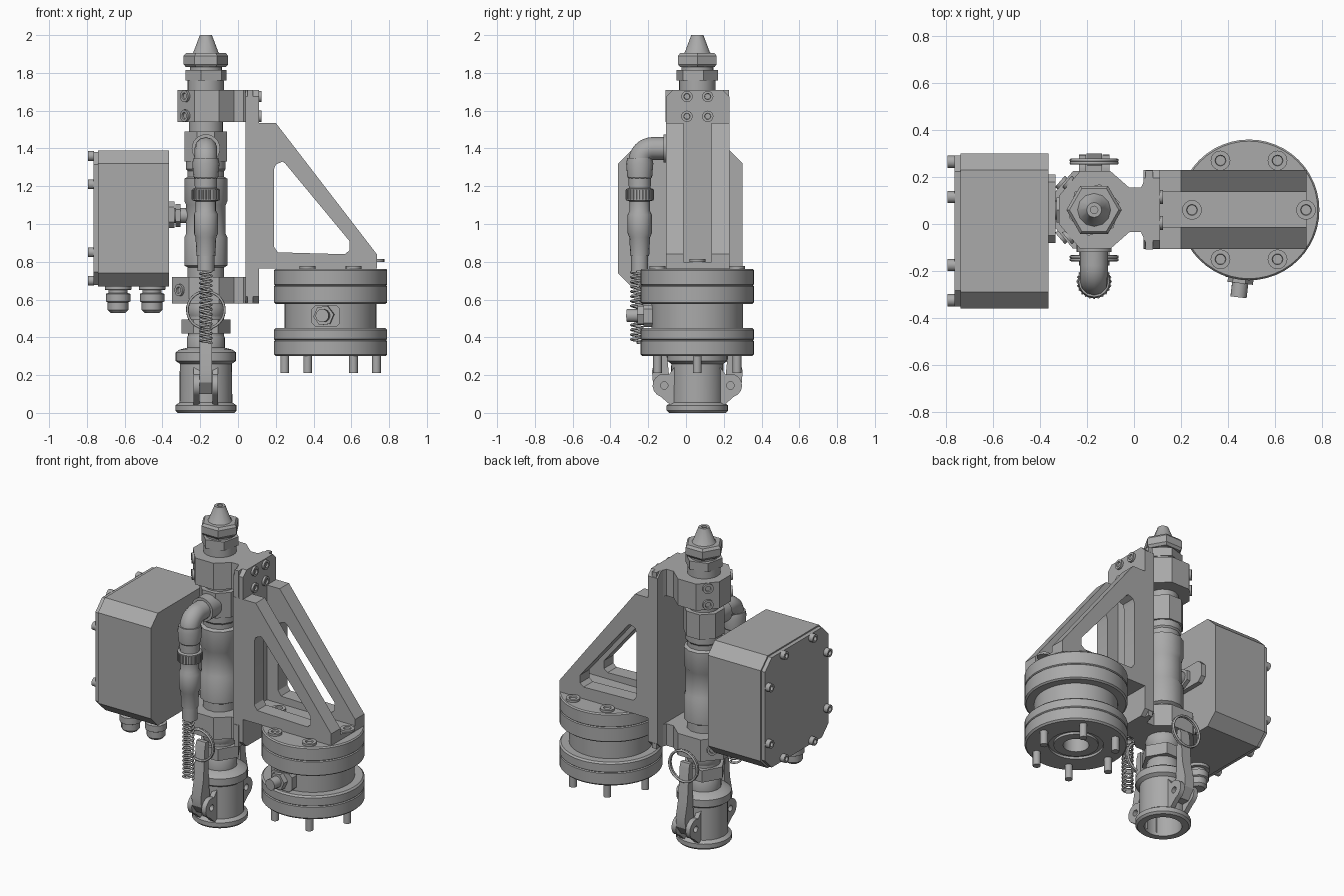
import bpy, bmesh
from math import pi, sin, cos, radians
from mathutils import Vector

old = bpy.data.objects.get("Cube")
if old:
    bpy.data.objects.remove(old)

grey = bpy.data.materials.new("machined_grey")
grey.use_nodes = True
grey.diffuse_color = (0.4, 0.4, 0.4, 1)
grey.node_tree.nodes["Principled BSDF"].inputs["Base Color"].default_value = (0.4, 0.4, 0.4, 1)

CX, CY = -0.17, 0.06        # column axis
DX = 0.49                   # flange stack axis


def finish(bm, name):
    bmesh.ops.recalc_face_normals(bm, faces=bm.faces)
    mesh = bpy.data.meshes.new(name)
    bm.to_mesh(mesh)
    bm.free()
    for p in mesh.polygons:
        p.use_smooth = True
    mesh.set_sharp_from_angle(angle=radians(32))
    mesh.materials.append(grey)
    ob = bpy.data.objects.new(name, mesh)
    bpy.context.collection.objects.link(ob)


def lathe(name, profile, base, axis=(0, 0, 1), segs=32, turn=0.0):
    """Revolve (radius, height) points about an axis; zero radius closes an end."""
    bm = bmesh.new()
    rot = Vector((0, 0, 1)).rotation_difference(Vector(axis)).to_matrix()
    rings = []
    for r, h in profile:
        n = segs if r > 0 else 1
        rings.append([bm.verts.new(Vector(base) + rot @ Vector((
            r * cos(turn + 2 * pi * i / segs), r * sin(turn + 2 * pi * i / segs), h))) for i in range(n)])
    for a, b in zip(rings, rings[1:]):
        for i in range(segs):
            j = (i + 1) % segs
            quad = [a[i % len(a)], a[j % len(a)], b[j % len(b)], b[i % len(b)]]
            bm.faces.new(list(dict.fromkeys(quad)))
    bmesh.ops.remove_doubles(bm, verts=bm.verts[:], dist=1e-5)
    finish(bm, name)


def rod(name, base, r, length, axis=(0, 0, 1), segs=24, turn=0.0):
    lathe(name, [(0, 0), (r, 0), (r, length), (0, length)], base, axis, segs, turn)


def prism(name, loops, plane, lo, hi):
    """Extrude an outline (with optional holes) between lo and hi across a plane."""
    place = {"xy": lambda a, b: (a, b, lo), "xz": lambda a, b: (a, lo, b), "yz": lambda a, b: (lo, a, b)}[plane]
    step = {"xy": (0, 0, hi - lo), "xz": (0, hi - lo, 0), "yz": (hi - lo, 0, 0)}[plane]
    bm = bmesh.new()
    for loop in loops:
        vs = [bm.verts.new(place(*p)) for p in loop]
        for i, v in enumerate(vs):
            bm.edges.new((v, vs[(i + 1) % len(vs)]))
    bmesh.ops.triangle_fill(bm, edges=bm.edges[:], use_beauty=True)
    new = bmesh.ops.extrude_face_region(bm, geom=bm.faces[:])["geom"]
    bmesh.ops.translate(bm, verts=[g for g in new if isinstance(g, bmesh.types.BMVert)], vec=step)
    finish(bm, name)


def circle(a, b, r, n=20, start=0.0, sweep=2 * pi):
    m = n if sweep >= 2 * pi else n - 1
    return [(a + r * cos(start + sweep * i / m), b + r * sin(start + sweep * i / m)) for i in range(n)]


def chamfered(a0, a1, b0, b1, c):
    return [(a0 + c, b0), (a1 - c, b0), (a1, b0 + c), (a1, b1 - c),
            (a1 - c, b1), (a0 + c, b1), (a0, b1 - c), (a0, b0 + c)]


def tube(name, pts, r, cyclic=False, res=3):
    """Round wire or pipe along a path."""
    cu = bpy.data.curves.new(name, "CURVE")
    cu.dimensions = "3D"
    cu.bevel_depth, cu.bevel_resolution, cu.use_fill_caps = r, res, True
    sp = cu.splines.new("POLY")
    sp.points.add(len(pts) - 1)
    for p, q in zip(sp.points, pts):
        p.co = (*q, 1)
    sp.use_cyclic_u = cyclic
    sp.use_smooth = True
    cu.materials.append(grey)
    ob = bpy.data.objects.new(name, cu)
    bpy.context.collection.objects.link(ob)


def bolt(name, base, axis, r=0.04, h=0.014):
    lathe(name, [(0, 0), (r, 0), (r, h), (r * .55, h), (r * .5, h * .3), (0, h * .3)], base, axis, 16)


# Column: pointed nozzle, gland nuts, body and tail fittings
lathe("nozzle", [(.016, 1.9), (.016, 2), (.032, 2), (.066, 1.91), (.075, 1.9), (.016, 1.9)], (CX, CY, 0), segs=12)
lathe("gland_nut", [(0, 1.83), (.105, 1.83), (.118, 1.845), (.118, 1.89), (.105, 1.905), (0, 1.905)], (CX, CY, 0), segs=6)
rod("gland_neck", (CX, CY, 1.7), .085, .14)
rod("gland_lower_nut", (CX, CY, 1.76), .113, .055, segs=6, turn=.3)
rod("gland_collar", (CX, CY, 1.7), .097, .06)
rod("upper_tube", (CX, CY, 1.33), .09, .37)
rod("tee_body", (CX, CY, 1.33), .122, .16, segs=8, turn=pi / 8)
lathe("column_body", [(0, .7), (.1, .7), (.1, .77), (.118, .78), (.118, .93), (.108, .95), (.108, 1.1),
                      (.118, 1.12), (.118, 1.24), (.1, 1.25), (.1, 1.28), (.108, 1.29), (.108, 1.33), (0, 1.33)],
      (CX, CY, 0), segs=12, turn=pi / 12)
rod("lower_tube", (CX, CY, .35), .095, .37)
rod("tail_nut", (CX, CY, .42), .13, .075, segs=6)
lathe("tail_collar", [(.08, .48), (.1, .52), (.105, .56), (.09, .6)], (CX, CY, 0))

# Clamps that tie the column to the bracket plate
for name, z0, z1, left in (("upper_clamp", 1.54, 1.71, -.32), ("lower_clamp", .58, .72, -.35)):
    half = [(left, .06), (left + .09, .165), (-.1, .165), (-.02, .095), (.03, .095), (.05, .14), (.05, .168)]
    half += [(.08, .168)]
    outline = [(x, CY + y) for x, y in half] + [(x, CY - y) for x, y in reversed(half)]
    prism(name, [outline], "xy", z0, z1)
    mid = (z0 + z1) / 2
    for z in ((mid - .052, mid + .052) if z0 > 1 else (mid,)):
        for s in (-1, 1):
            n = Vector((-.105, s * .09, 0)).normalized()
            bolt(name + "_bolt", (left + .045, CY + s * .1125, z), n, .032)

# Bracket: back plate, two windowed gussets, foot plate
prism("back_plate", [chamfered(-.105, .23, .58, 1.71, .035)], "yz", .04, .11)
outer = [(.04, .765), (.735, .765), (.735, .84), (.2, 1.535), (.04, 1.535)]
window = [(.21, .85), (.565, .84), (.59, .86), (.59, .91), (.25, 1.32), (.235, 1.33), (.2, 1.315), (.19, 1.29), (.19, .88)]
for side, y0, y1 in (("front", -.106, -.013), ("back", .136, .23)):
    prism(side + "_gusset", [outer, window], "xz", y0, y1)
prism("foot_plate", [[(.1, .765), (.735, .765), (.735, .8), (.1, .8)]], "xz", -.014, .137)
for y in (.005, .115):
    for z in (1.57, 1.675):
        bolt("plate_bolt", (.11, y, z), (1, 0, 0), .03)

# Flange stack with bore, bolts and pins
lathe("flange_stack", [(.075, .3), (.13, .3), (.13, .315), (.16, .315), (.16, .3), (.29, .3), (.3, .31),
                       (.3, .38), (.294, .385), (.3, .39), (.3, .44), (.29, .45), (.243, .45), (.243, .577),
                       (.29, .577), (.3, .585), (.3, .67), (.294, .675), (.3, .68), (.3, .755), (.293, .763),
                       (.075, .763), (.075, .3)], (DX, CY, 0), segs=48)
for i in range(6):
    a = i * pi / 3
    x, y = DX + .243 * cos(a), CY + .243 * sin(a)
    bolt("flange_bolt", (x, y, .8 if i % 3 == 0 else .763), (0, 0, 1), .042)
    rod("flange_pin", (x, y, .21), .023, .12, segs=16)

# Side port on the flange waist
out = Vector((-.12, -1, 0)).normalized()
prism("port_pad", [chamfered(.39, .54, .455, .57, .02)], "xz", -.225, -.1)
hub = Vector((DX, CY, .515))
rod("port_nut", hub + out * .27, .055, .045, out, 6)
rod("port_stub", hub + out * .3, .035, .075, out, 16)

# Junction box with lid, lid screws, cable glands and mount
prism("junction_box", [chamfered(-.36, .3, .67, 1.39, .07)], "yz", -.74, -.365)
prism("box_lid", [chamfered(-.352, .292, .678, 1.382, .068)], "yz", -.765, -.736)
for s in (-1, 1):
    for t in (-1, 1):
        for dy, dz in ((.145, .33), (.295, .18)):
            bolt("lid_screw", (-.762, -.03 + s * dy, 1.03 + t * dz), (-1, 0, 0), .026, .032)
for x in (-.635, -.455):
    lathe("cable_gland", [(0, .53), (.04, .53), (.055, .545), (.055, .585), (.065, .59), (.065, .63),
                          (.05, .635), (.05, .65), (.07, .652), (.07, .68), (0, .68)], (x, -.18, 0), segs=12)
prism("mount_plate", [chamfered(-.08, .21, .98, 1.12, .03)], "yz", -.37, -.335)
rod("mount_post", (-.35, CY, 1.045), .04, .12, (1, 0, 0), 16)
rod("mount_nut", (-.33, CY, 1.045), .062, .025, (1, 0, 0), 6)

# Elbow pipe and hose tail on the front
PY, R = -.245, .07
bend = [(CX, PY + R - R * sin(pi / 2 * i / 8), 1.33 + R * cos(pi / 2 * i / 8)) for i in range(9)]
tube("elbow_pipe", [(CX, CY, 1.4)] + bend + [(CX, PY, 1.2)], .06, res=4)
rod("elbow_collar", (CX, -.12, 1.4), .075, .09, (0, 1, 0))
lathe("hose_fitting", [(0, .75), (.045, .75), (.045, .83), (.05, .83), (.055, .93), (.064, .95), (.064, 1.05),
                       (.054, 1.07), (.054, 1.12), (.072, 1.125), (.072, 1.185), (.058, 1.19), (.058, 1.24),
                       (.066, 1.25), (.072, 1.32), (.066, 1.35), (0, 1.35)], (CX, PY, 0), segs=16)
for i in range(24):
    a = 2 * pi * i / 24
    rod("knurl_rib", (CX + .071 * cos(a), PY + .071 * sin(a), 1.13), .005, .05, segs=6)
turns, steps = 15, 12
tube("spring", [(CX + .03 * cos(2 * pi * i / steps), PY - .015 + .03 * sin(2 * pi * i / steps),
                 .37 + .38 * i / (turns * steps)) for i in range(turns * steps + 1)], .0065, res=1)

# Quick coupling: socket, cam ears, levers and pull rings
lathe("coupling_socket", [(0, .3), (.11, .3), (.11, 0), (.15, 0), (.162, .012), (.162, .04), (.14, .055),
                          (.138, .26), (.16, .275), (.16, .32), (.14, .335), (.1, .345), (.1, .4), (.09, .42),
                          (0, .42)], (CX, CY, 0))
for s, side in ((-1, "front"), (1, "back")):
    pivot = CY + s * .175
    arc = circle(pivot, .145, .062, 9, -pi / 2 + s * .3, s * (pi + .1))
    if s < 0:
        arc = circle(pivot, .145, .062, 9, -pi / 2 - .3, -pi - .1)
    ear = [(CY + s * .1, .02), (CY + s * .13, .03)] + arc + [(CY + s * .1, .27)]
    for x in (-.235, -.135):
        prism(side + "_cam_ear", [ear, circle(pivot, .145, .02, 12)], "yz", x, x + .03)
    lever = [(CY + s * a, z) for a, z in ((.12, .1), (.19, .1), (.235, .16), (.24, .22), (.215, .33), (.2, .53),
                                          (.19, .56), (.165, .56), (.16, .3), (.15, .2))]
    prism(side + "_cam_lever", [lever], "yz", -.203, -.137)
    for y, tag in ((CY + s * .2, "outer"), (CY + s * .212, "inner")):
        tube(f"{side}_pull_ring_{tag}", [(CX + a, y, .545 + b) for a, b in circle(0, 0, .098, 32)], .007, True, 2)
